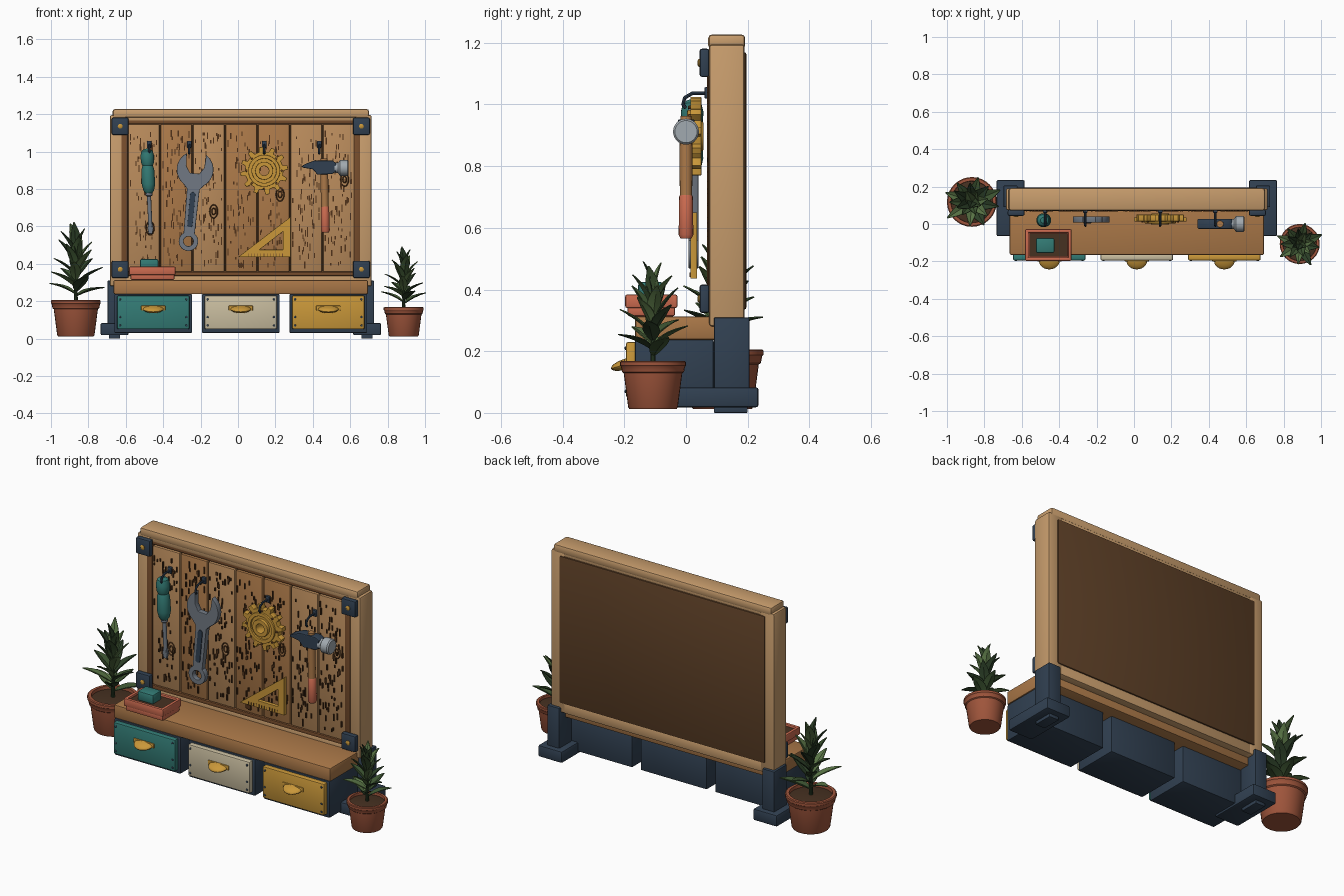
import bpy, bmesh, random
from math import sin, cos, pi, radians
from mathutils import Vector, Matrix

if "Cube" in bpy.data.objects:
    bpy.data.objects.remove(bpy.data.objects["Cube"])

random.seed(4)

def mat(name, r, g, b):
    m = bpy.data.materials.new(name)
    m.diffuse_color = [(c / 255) ** 2.2 for c in (r, g, b)] + [1]
    m.use_nodes = True
    m.node_tree.nodes["Principled BSDF"].inputs["Base Color"].default_value = m.diffuse_color
    return m

OAK, OAK2, LIGHT = mat("oak", 198, 155, 108), mat("bench_wood", 170, 120, 74), mat("plank_light", 184, 138, 92)
BROWN, DARK, GRAIN = mat("trim_brown", 118, 78, 48), mat("back_brown", 94, 66, 43), mat("grain", 82, 54, 32)
NAVY, TEAL, CREAM = mat("navy", 52, 66, 82), mat("teal", 54, 122, 116), mat("cream", 200, 188, 158)
GOLD, RED, CLAY = mat("gold", 200, 150, 60), mat("coral", 202, 106, 80), mat("clay", 158, 86, 62)
STEEL, PALE, SOIL = mat("steel", 112, 120, 130), mat("pale_steel", 160, 168, 174), mat("soil", 72, 52, 38)
GREENS = [mat("leaf_a", 62, 84, 52), mat("leaf_b", 88, 114, 70), mat("leaf_c", 48, 66, 44)]

def add(name, bm, *mats):
    bmesh.ops.recalc_face_normals(bm, faces=bm.faces)
    me = bpy.data.meshes.new(name)
    bm.to_mesh(me)
    bm.free()
    for m in mats:
        me.materials.append(m)
    ob = bpy.data.objects.new(name, me)
    bpy.context.collection.objects.link(ob)
    return ob

def cube(bm, x0, x1, y0, y1, z0, z1):
    M = Matrix.Translation(((x0 + x1) / 2, (y0 + y1) / 2, (z0 + z1) / 2)) @ Matrix.Diagonal((x1 - x0, y1 - y0, z1 - z0, 1))
    bmesh.ops.create_cube(bm, size=1, matrix=M)

def box(name, x0, x1, y0, y1, z0, z1, m, bevel=0.006):
    bm = bmesh.new()
    cube(bm, x0, x1, y0, y1, z0, z1)
    ob = add(name, bm, m)
    if bevel:
        b = ob.modifiers.new("bevel", 'BEVEL')
        b.width, b.segments = bevel, 2
    return ob

def lathe(name, prof, loc, m, axis=(0, 0, 1), seg=28):
    """Turn an (r, h) profile around an axis starting at loc."""
    bm = bmesh.new()
    rings = [[bm.verts.new((r * cos(2 * pi * i / seg), r * sin(2 * pi * i / seg), h)) for i in range(seg)] for r, h in prof]
    for a, b in zip(rings, rings[1:]):
        for i in range(seg):
            bm.faces.new((a[i], a[(i + 1) % seg], b[(i + 1) % seg], b[i]))
    bm.faces.new(rings[0])
    bm.faces.new(rings[-1])
    ob = add(name, bm, m)
    ob.matrix_world = Matrix.Translation(loc) @ Vector(axis).to_track_quat('Z', 'Y').to_matrix().to_4x4()
    return ob

def curve(name, splines, m, cyclic=True, **props):
    cu = bpy.data.curves.new(name, 'CURVE')
    for k, v in props.items():
        setattr(cu, k, v)
    for pts in splines:
        sp = cu.splines.new('POLY')
        sp.points.add(len(pts) - 1)
        for p, q in zip(sp.points, pts):
            p.co = (*q, 1) if len(q) == 3 else (*q, 0, 1)
        sp.use_cyclic_u = cyclic
    cu.materials.append(m)
    ob = bpy.data.objects.new(name, cu)
    bpy.context.collection.objects.link(ob)
    return ob

def plate(name, loops, x, y0, y1, z, m, tilt=0, bevel=0.003):
    """Flat upright part cut from x-z outlines; inner loops become holes."""
    ob = curve(name, loops, m, dimensions='2D', fill_mode='BOTH', extrude=(y1 - y0) / 2 - bevel,
               bevel_depth=bevel, bevel_resolution=1, offset=-bevel)
    ob.matrix_world = Matrix.Translation((x, (y0 + y1) / 2, z)) @ Matrix.Rotation(tilt, 4, 'Y') @ Matrix.Rotation(pi / 2, 4, 'X')
    return ob

def arc(cx, cy, r, a0, a1, n=24):
    return [(cx + r * cos(radians(a0 + (a1 - a0) * i / n)), cy + r * sin(radians(a0 + (a1 - a0) * i / n))) for i in range(n + 1)]

def hole(cx, cy, r, n=24):
    return arc(cx, cy, r, 0, 360, n)[:-1]

CX = 0.015  # middle of the cabinet

# Board frame
for s, side in ((-1, "left"), (1, "right")):
    a, b, c = sorted((CX + s * 0.61, CX + s * 0.70)), sorted((CX + s * 0.69, CX + s * 0.75)), s * 0.675 + CX
    box(side + "_frame_post", *a, 0.075, 0.19, 0.28, 1.195, OAK, 0.01)
    d = sorted((CX + s * 0.605, CX + s * 0.638))
    box(side + "_inner_trim", *d, 0.072, 0.12, 0.335, 1.17, BROWN, 0.003)
    # Legs, feet and pads
    box(side + "_leg", c - 0.038, c + 0.038, 0.09, 0.206, 0.03, 0.31, NAVY)
    f = CX + s * 0.675
    box(side + "_foot", f - 0.075, f + 0.075, -0.065, 0.235, 0.018, 0.083, NAVY, 0.008)
    box(side + "_foot_pad", f - 0.03, f + 0.03, 0.09, 0.2, 0.0, 0.025, NAVY, 0.003)
    # Corner brackets with screws
    for z, lv in ((0.37, "lower"), (1.135, "upper")):
        x = CX + s * 0.645
        box(f"{lv}_{side}_bracket", x - 0.045, x + 0.045, 0.044, 0.076, z - 0.046, z + 0.046, NAVY, 0.008)
        lathe(f"{lv}_{side}_screw", [(0.013, 0), (0.013, 0.004), (0.008, 0.007)], (x, 0.045, z), GOLD, (0, -1, 0), 12)
box("frame_top_rail", CX - 0.62, CX + 0.62, 0.077, 0.188, 1.165, 1.2, OAK, 0.003)
box("frame_cap", CX - 0.685, CX + 0.685, 0.072, 0.192, 1.18, 1.227, OAK, 0.012)
box("frame_bottom_rail", CX - 0.62, CX + 0.62, 0.077, 0.19, 0.28, 0.338, OAK)
box("back_panel", CX - 0.645, CX + 0.645, 0.1, 0.196, 0.335, 1.17, DARK, 0.008)
box("top_inner_trim", CX - 0.61, CX + 0.61, 0.078, 0.12, 1.15, 1.17, BROWN, 0.003)
box("bottom_inner_trim", CX - 0.61, CX + 0.61, 0.07, 0.12, 0.335, 0.356, BROWN, 0.003)

# Planks with raised grain
grain = bmesh.new()
for i in range(7):
    x0 = -0.59 + i * 0.1736
    box(f"plank_{i + 1}", x0 + 0.003, x0 + 0.17, 0.074, 0.11, 0.358, 1.145, OAK2 if i in (1, 3, 4) else LIGHT, 0.005)
    for _ in range(72):
        x = min(max(random.gauss(x0 + 0.087, 0.042), x0 + 0.015), x0 + 0.155)
        z, h = random.uniform(0.39, 1.1), random.uniform(0.006, 0.02)
        cube(grain, x - 0.003, x + 0.003, 0.068, 0.076, z - h, z + h)
add("plank_grain", grain, GRAIN)
rings = []
for x, z in ((-0.13, 0.68), (0.225, 0.77), (0.57, 0.85), (-0.47, 0.59)):
    rings += [[(x + k * cos(t * pi / 8), 0.073, z + 1.7 * k * sin(t * pi / 8)) for t in range(16)] for k in (0.01, 0.021)]
curve("plank_knots", rings, GRAIN, dimensions='3D', bevel_depth=0.003, bevel_resolution=0)

# Bench and drawers
box("bench_top", -0.665, 0.695, -0.165, 0.15, 0.237, 0.313, OAK2, 0.008)
for x, m, n in ((-0.453, TEAL, "left"), (0.015, CREAM, "middle"), (0.483, GOLD, "right")):
    box(n + "_drawer_box", x - 0.208, x + 0.208, -0.166, 0.09, 0.03, 0.238, NAVY)
    box(n + "_drawer_front", x - 0.194, x + 0.194, -0.195, -0.16, 0.05, 0.23, m, 0.008)
    box(n + "_handle_plate", x - 0.065, x + 0.065, -0.201, -0.19, 0.15, 0.176, GOLD, 0.004)
    bm = bmesh.new()
    bmesh.ops.create_uvsphere(bm, u_segments=24, v_segments=12, radius=1, matrix=Matrix.Translation((x, -0.197, 0.158))
                              @ Matrix.Rotation(radians(18), 4, 'X') @ Matrix.Diagonal((0.055, 0.048, 0.017, 1)))
    add(n + "_handle_pull", bm, GOLD)
    for s in (-1, 1):
        for z in (0.07, 0.115, 0.21):
            lathe(n + "_drawer_rivet", [(0.006, 0), (0.006, 0.003), (0.003, 0.005)], (x + s * 0.178, -0.194, z), NAVY, (0, -1, 0), 10)

# Tray with a block on the bench
box("tray_base", -0.575, -0.34, -0.19, -0.035, 0.313, 0.352, RED, 0.008)
box("tray_lining", -0.56, -0.355, -0.175, -0.05, 0.34, 0.374, SOIL, 0)
for n, r in (("front", (-0.582, -0.334, -0.197, -0.178)), ("rear", (-0.582, -0.334, -0.047, -0.028)),
             ("left", (-0.582, -0.563, -0.197, -0.028)), ("right", (-0.353, -0.334, -0.197, -0.028))):
    box(f"tray_{n}_rim", *r, 0.34, 0.384, RED, 0.006)
box("tray_block", -0.525, -0.425, -0.155, -0.075, 0.37, 0.425, TEAL, 0.01)

# Hooks
for x in (-0.475, -0.26, 0.14, 0.435):
    box("hook_plate", x - 0.012, x + 0.012, 0.06, 0.076, 1.02, 1.056, NAVY, 0.003)
    curve("hook", [[(x, 0.07, 1.036), (x, 0.02, 1.036), (x, -0.004, 1.022), (x, -0.01, 1.0), (x, 0.0, 0.988)]], NAVY, False,
          dimensions='3D', bevel_depth=0.006, bevel_resolution=2, use_fill_caps=True)

# Screwdriver
top, ax = (-0.487, 0.02, 1.015), (0.02, 0, -0.45)
lathe("screwdriver_handle", [(0.014, 0), (0.03, 0.012), (0.037, 0.04), (0.034, 0.075), (0.028, 0.09), (0.034, 0.11), (0.036, 0.19),
                             (0.028, 0.225), (0.016, 0.24)], top, TEAL, ax, 20)
lathe("screwdriver_shaft", [(0.018, 0.235), (0.018, 0.25), (0.011, 0.255), (0.011, 0.42)], top, STEEL, ax, 16)
plate("screwdriver_tip", [[(-0.011, 0.03), (0.011, 0.03), (0.016, 0.005), (0.01, -0.025), (-0.01, -0.025), (-0.016, 0.005)]],
      -0.468, 0.012, 0.028, 0.585, STEEL)

# Wrench
outline = (arc(0, 0, 0.052, 55, -235) + [(-0.034, 0.28)] + arc(0, 0.385, 0.098, 235, 122)
           + [(-0.048, 0.40), (-0.025, 0.365), (0.025, 0.365), (0.048, 0.40)] + arc(0, 0.385, 0.098, 58, -55) + [(0.034, 0.28)])
plate("wrench", [outline, hole(0, 0, 0.026)], -0.265, 0.008, 0.04, 0.52, STEEL, radians(5.3))
plate("wrench_groove", [arc(0, 0.09, 0.014, 180, 360, 8) + arc(0, 0.25, 0.014, 0, 180, 8)], -0.265, 0.004, 0.012, 0.52, NAVY, radians(5.3), 0.001)

# Gear
teeth = []
for i in range(12):
    teeth += [(r * cos(2 * pi * (i + d) / 12), r * sin(2 * pi * (i + d) / 12)) for r, d in ((0.103, 0), (0.128, 0.12), (0.128, 0.42), (0.103, 0.54))]
plate("gear_wheel", [teeth, hole(0, 0, 0.025)], 0.14, 0.014, 0.05, 0.897, GOLD)
plate("gear_ring", [hole(0, 0, 0.085, 40), hole(0, 0, 0.065, 40)], 0.14, 0.004, 0.05, 0.897, GOLD)
plate("gear_hub", [hole(0, 0, 0.048, 32), hole(0, 0, 0.025)], 0.14, -0.004, 0.056, 0.897, GOLD)
for i in range(8):
    lathe("gear_bolt", [(0.006, 0), (0.005, 0.008)], (0.14 + 0.094 * cos(i * pi / 4), 0.015, 0.897 + 0.094 * sin(i * pi / 4)), BROWN, (0, -1, 0), 10)

# Set square with tick marks
plate("set_square", [[(0, 0), (0.28, 0), (0.28, 0.215)], [(0.115, 0.04), (0.24, 0.04), (0.24, 0.137)]], 0.0, 0.014, 0.036, 0.435, GOLD, 0, 0.002)
ticks = bmesh.new()
for i in range(12):
    x = 0.055 + i * 0.0165
    cube(ticks, x, x + 0.003, 0.011, 0.018, 0.44, 0.455)
add("set_square_ticks", ticks, BROWN)

# Hammer
plate("hammer_claw", [[(0.34, 0.922), (0.37, 0.938), (0.41, 0.952), (0.505, 0.952), (0.525, 0.938), (0.525, 0.895), (0.505, 0.88),
                       (0.425, 0.876), (0.40, 0.905), (0.345, 0.914)]], 0, -0.026, 0.028, 0, NAVY, 0, 0.005)
lathe("hammer_face", [(0.028, 0), (0.028, 0.02), (0.042, 0.03), (0.042, 0.07), (0.036, 0.077)], (0.515, 0, 0.912), PALE, (1, 0, 0))
lathe("hammer_handle", [(0.018, 0), (0.02, 0.05), (0.021, 0.15), (0.019, 0.36)], (0.46, 0, 0.962), OAK2, (0.007, 0, -0.4), 16)
lathe("hammer_grip", [(0.018, 0), (0.022, 0.006), (0.024, 0.13), (0.018, 0.142)], (0.465, 0, 0.708), RED, (0.002, 0, -0.14), 16)

# Potted plants
def plant(side, x, y, s):
    z0 = 0.012
    lathe(side + "_pot", [(0.095, 0), (0.1, 0.008), (0.118, 0.145), (0.125, 0.15), (0.129, 0.172), (0.133, 0.176), (0.133, 0.19),
                          (0.128, 0.194), (0.112, 0.194), (0.11, 0.165)], (x, y, z0), CLAY, seg=32).scale = (s, s, s)
    lathe(side + "_soil", [(0.112, 0.16), (0.112, 0.176), (0.06, 0.184)], (x, y, z0), SOIL).scale = (s, s, s)
    lathe(side + "_stem", [(0.011, 0.17), (0.005, 0.48)], (x, y, z0), GREENS[2], seg=10).scale = (s, s, s)
    bm = bmesh.new()
    N = 21
    for i in range(N):
        t = i / (N - 1)
        az, el = i * 2.4 + 0.4, radians(28 + 56 * t + random.uniform(-6, 8))
        L, W = random.uniform(0.14, 0.175), random.uniform(0.028, 0.036) * (1 - 0.2 * t)
        M = Matrix.Translation((0, 0, 0.215 + 0.24 * t)) @ Matrix.Rotation(az, 4, 'Z') @ Matrix.Rotation(-el, 4, 'Y')
        rows = []
        for k in range(8):
            u = k / 7
            w = W * sin(pi * min(1, 0.02 + 0.97 * u ** 0.85)) + 0.001
            bend = -0.03 * u * u
            rows.append([bm.verts.new(M @ Vector((L * u, w * j, bend + 0.35 * w * abs(j)))) for j in (-1, 0, 1)])
        for a, b in zip(rows, rows[1:]):
            for j in (0, 1):
                bm.faces.new((a[j], a[j + 1], b[j + 1], b[j])).material_index = i % 3
    ob = add(side + "_leaves", bm, *GREENS)
    ob.location, ob.scale = (x, y, z0), (s, s, s)
    ob.modifiers.new("thickness", 'SOLIDIFY').thickness = 0.004

plant("left", -0.867, 0.118, 1.0)
plant("right", 0.886, -0.107, 0.805)

# Turn curves into meshes, smooth round parts
bpy.ops.object.select_all(action='SELECT')
bpy.context.view_layer.objects.active = bpy.data.objects["wrench"]
bpy.ops.object.convert(target='MESH')
bpy.ops.object.select_all(action='SELECT')
bpy.ops.object.shade_smooth_by_angle(angle=radians(35))
